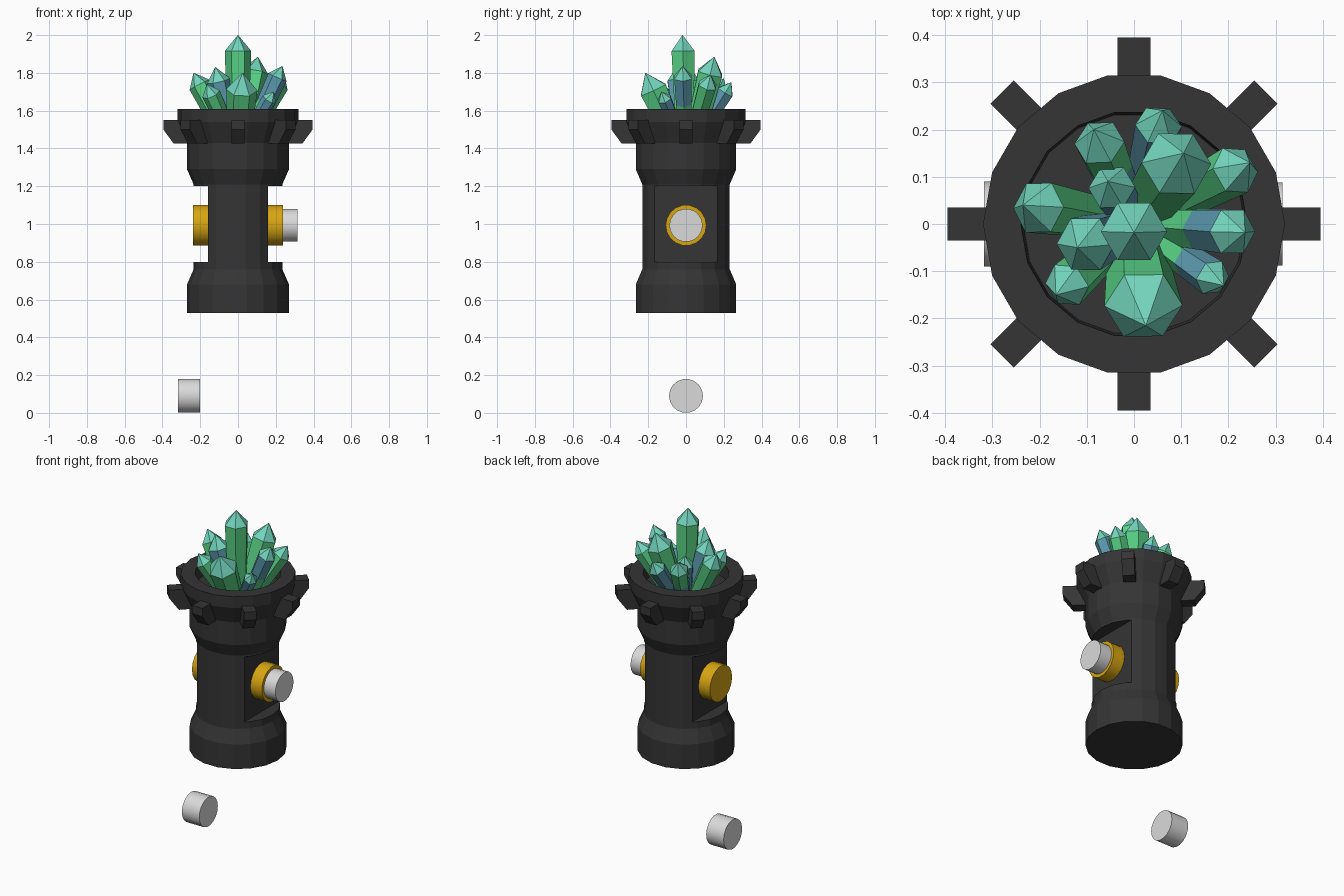
import bpy, bmesh
from math import cos, sin, pi
from mathutils import Vector, Matrix

if "Cube" in bpy.data.objects:
    bpy.data.objects.remove(bpy.data.objects["Cube"])


def material(name, rgb):
    m = bpy.data.materials.new(name)
    m.diffuse_color = (*rgb, 1)
    m.use_nodes = True
    m.node_tree.nodes["Principled BSDF"].inputs["Base Color"].default_value = m.diffuse_color
    return m


IRON = material("dark_iron", (0.035, 0.035, 0.035))
GOLD = material("gold", (0.68, 0.38, 0.006))
WHITE = material("pale_grey", (0.70, 0.70, 0.70))
TEAL = material("crystal_teal", (0.17, 0.66, 0.50))
GREEN = material("crystal_green", (0.10, 0.65, 0.24))
BLUE = material("crystal_blue", (0.11, 0.33, 0.44))


def finish(bm, name, *mats):
    bmesh.ops.recalc_face_normals(bm, faces=bm.faces)
    me = bpy.data.meshes.new(name)
    bm.to_mesh(me)
    bm.free()
    for m in mats:
        me.materials.append(m)
    ob = bpy.data.objects.new(name, me)
    bpy.context.collection.objects.link(ob)
    return ob


def loft(bm, rings):
    """Join rings of points, cap both ends; returns the faces of each band."""
    vs = [[bm.verts.new(p) for p in r] for r in rings]
    n = len(vs[0])
    bands = [[bm.faces.new((a[i], a[(i + 1) % n], b[(i + 1) % n], b[i]))
              for i in range(n)] for a, b in zip(vs, vs[1:])]
    bm.faces.new(vs[0])
    bm.faces.new(vs[-1])
    return bands


def circle(r, z, n, turn=0.0):
    return [Vector((r * cos(turn + 2 * pi * i / n), r * sin(turn + 2 * pi * i / n), z))
            for i in range(n)]


# Handle body: turned 18-sided profile with a recessed cup on top
bm = bmesh.new()
profile = [(0.27, 0.53), (0.27, 0.68), (0.235, 0.76), (0.235, 1.21), (0.27, 1.29),
           (0.27, 1.43), (0.32, 1.54), (0.32, 1.61), (0.24, 1.61), (0.235, 1.53)]
loft(bm, [circle(r, z, 18) for r, z in profile])
body = finish(bm, "body", IRON)

# Flat recesses cut into both sides of the shaft
bm = bmesh.new()
for s in (-1, 1):
    bmesh.ops.create_cube(bm, size=1, matrix=Matrix.Translation((s * 0.36, 0, 1.0))
                          @ Matrix.Diagonal((0.4, 0.8, 0.4, 1)))
cutter = finish(bm, "recess_cutter", IRON)
cutter.hide_render = True
mod = body.modifiers.new("recesses", "BOOLEAN")
mod.operation = "DIFFERENCE"
mod.solver = "EXACT"
mod.object = cutter
bpy.context.view_layer.objects.active = body
bpy.ops.object.modifier_apply(modifier=mod.name)
bpy.data.objects.remove(cutter)

# Eight brackets around the rim
bracket = [(0.25, 1.55), (0.395, 1.55), (0.395, 1.50), (0.34, 1.425), (0.25, 1.425)]
for k in range(8):
    bm = bmesh.new()
    loft(bm, [[Vector((r, y, z)) for r, z in bracket] for y in (-0.035, 0.035)])
    bm.transform(Matrix.Rotation(k * pi / 4, 4, "Z"))
    finish(bm, f"rim_bracket_{k + 1}", IRON)


# Round side fittings lying along x
def disc(name, x0, x1, z, r, mat):
    bm = bmesh.new()
    loft(bm, [[Vector((x, p.x, z + p.y)) for p in circle(r, 0, 18)] for x in (x0, x1)])
    ob = finish(bm, name, mat)
    bpy.ops.object.select_all(action="DESELECT")
    ob.select_set(True)
    bpy.context.view_layer.objects.active = ob
    bpy.ops.object.shade_smooth_by_angle(angle=0.6)


disc("gold_socket_right", 0.15, 0.237, 0.993, 0.108, GOLD)
disc("gold_socket_left", -0.237, -0.15, 0.993, 0.108, GOLD)
disc("plug_right", 0.20, 0.315, 0.993, 0.088, WHITE)
disc("plug_loose", -0.318, -0.20, 0.09, 0.09, WHITE)

# Crystal cluster: tip position, radius, upper shaft colour, lower shaft colour
crystals = [
    ((0.00, -0.018, 2.00), 0.070, GREEN, GREEN),
    ((-0.235, 0.04, 1.80), 0.060, GREEN, GREEN),
    ((-0.085, 0.20, 1.77), 0.054, GREEN, BLUE),
    ((0.060, 0.24, 1.75), 0.050, BLUE, BLUE),
    ((0.105, 0.15, 1.885), 0.075, GREEN, GREEN),
    ((0.245, 0.13, 1.79), 0.054, GREEN, GREEN),
    ((0.235, -0.018, 1.835), 0.053, BLUE, GREEN),
    ((-0.120, -0.05, 1.83), 0.063, BLUE, BLUE),
    ((-0.165, -0.15, 1.74), 0.050, GREEN, GREEN),
    ((0.025, -0.215, 1.80), 0.083, GREEN, GREEN),
    ((0.190, -0.13, 1.70), 0.040, BLUE, GREEN),
    ((-0.055, 0.09, 1.76), 0.050, BLUE, BLUE),
]
for k, (tip, r, upper, lower) in enumerate(crystals):
    tip = Vector(tip)
    base = Vector((tip.x * 0.35, tip.y * 0.35, 1.50))
    length = (tip - base).length
    bm = bmesh.new()
    cap = length - r * 1.2
    bands = loft(bm, [circle(r * 0.8, 0, 6), circle(r * 0.9, cap * 0.5, 6),
                      circle(r, cap, 6), circle(0.001, length, 6)])
    for i, band in enumerate(bands):
        for f in band:
            f.material_index = i
    bm.transform(Matrix.Translation(base)
                 @ Vector((0, 0, 1)).rotation_difference(tip - base).to_matrix().to_4x4())
    finish(bm, f"crystal_{k + 1}", lower, upper, TEAL)
